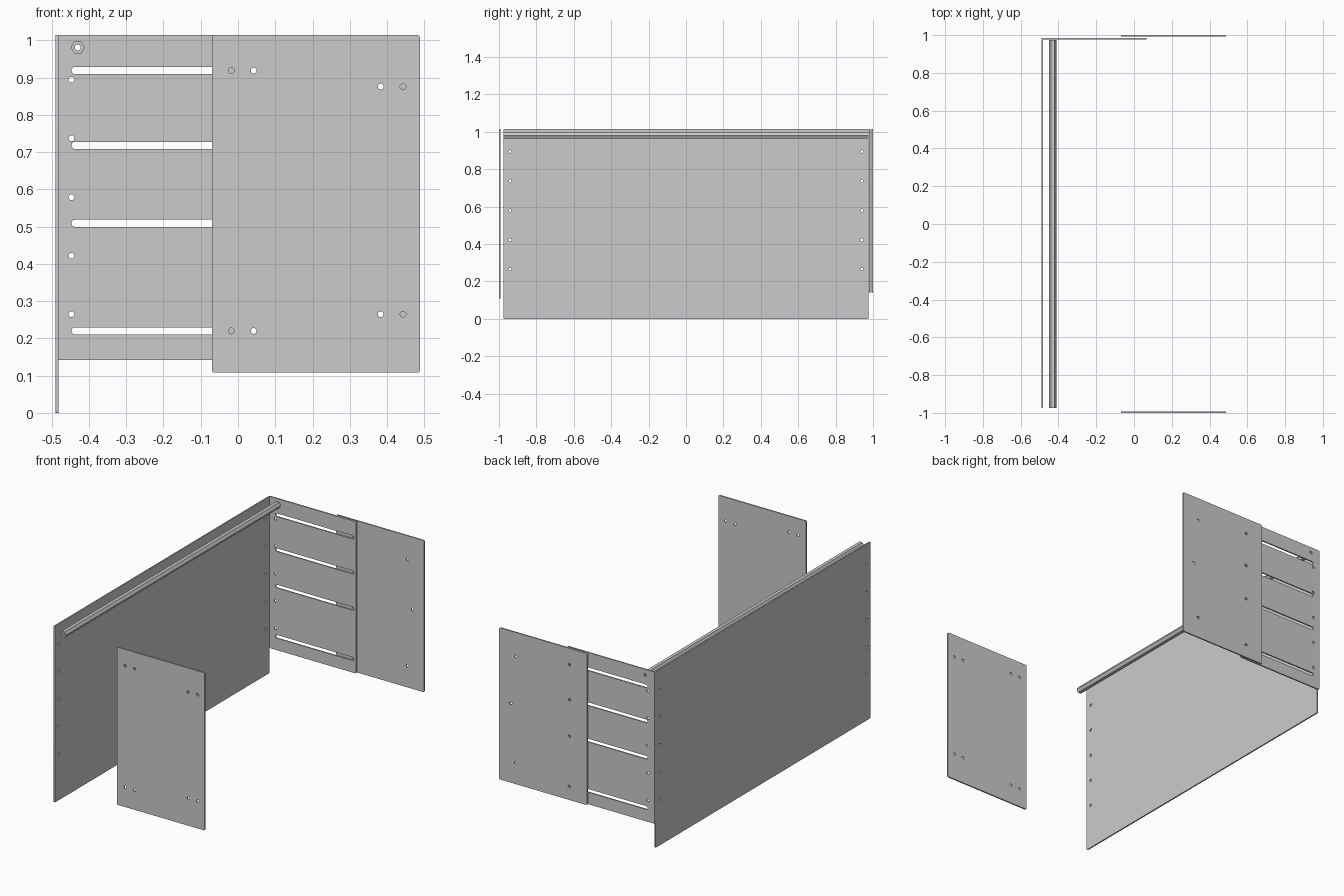
import bpy, bmesh
from math import pi, cos, sin
from mathutils import Matrix, Vector

if "Cube" in bpy.data.objects:
    bpy.data.objects.remove(bpy.data.objects["Cube"])

T = 0.008        # sheet thickness
R = 0.0078       # hole radius


def arc(cx, cy, r, a0, a1, n):
    return [(cx + r * cos(a0 + (a1 - a0) * i / n), cy + r * sin(a0 + (a1 - a0) * i / n))
            for i in range(n + 1)]


def circle(cx, cy, r=R, n=24):
    return arc(cx, cy, r, 0, 2 * pi, n)[:-1]


def rounded_rect(x0, x1, z0, z1, r=0.006):
    return (arc(x1 - r, z1 - r, r, 0, pi / 2, 4) + arc(x0 + r, z1 - r, r, pi / 2, pi, 4)
            + arc(x0 + r, z0 + r, r, pi, 1.5 * pi, 4) + arc(x1 - r, z0 + r, r, 1.5 * pi, 2 * pi, 4))


def slot(x0, x1, z, r=0.0095):
    return arc(x1 - r, z, r, -pi / 2, pi / 2, 10) + arc(x0 + r, z, r, pi / 2, 1.5 * pi, 10)


def sheet(name, loops, axis, start, depth):
    """Fill an outline with holes and extrude it along axis ('X' or 'Y')."""
    bm = bmesh.new()
    edges = []
    for pts in loops:
        vs = [bm.verts.new((start, u, v) if axis == 'X' else (u, start, v)) for u, v in pts]
        edges += [bm.edges.new((vs[i - 1], vs[i])) for i in range(len(vs))]
    bmesh.ops.triangle_fill(bm, use_beauty=True, edges=edges)
    out = bmesh.ops.extrude_face_region(bm, geom=bm.faces[:], use_keep_orig=True)
    verts = [g for g in out['geom'] if isinstance(g, bmesh.types.BMVert)]
    bmesh.ops.translate(bm, verts=verts, vec=(depth, 0, 0) if axis == 'X' else (0, depth, 0))
    bmesh.ops.recalc_face_normals(bm, faces=bm.faces[:])
    me = bpy.data.meshes.new(name)
    bm.to_mesh(me)
    bm.free()
    ob = bpy.data.objects.new(name, me)
    bpy.context.collection.objects.link(ob)
    bpy.ops.object.select_all(action='DESELECT')
    ob.select_set(True)
    bpy.context.view_layer.objects.active = ob
    bpy.ops.object.shade_smooth_by_angle(angle=pi / 6)
    return ob


TOP = 1.014
BOLT_Z = [0.265, 0.422, 0.579, 0.737, 0.894]
SLOT_Z = [0.22, 0.509, 0.718, 0.919]
BAR = (-0.43, 0.981)

# long wall panel with a bolt column at each end
sheet("long_panel",
      [rounded_rect(-0.975, 0.975, 0, TOP, 0.004)]
      + [circle(y, z) for y in (-0.94, 0.94) for z in BOLT_Z],
      'X', -0.49, T)

# slotted end plate
sheet("slotted_plate",
      [rounded_rect(-0.49, 0.066, 0.142, TOP)]
      + [slot(-0.447, 0.052, z) for z in SLOT_Z]
      + [circle(-0.447, z) for z in BOLT_Z] + [circle(*BAR)],
      'Y', 0.978, T)

# sliding plate behind the slots
sheet("sliding_plate",
      [rounded_rect(-0.07, 0.488, 0.142, TOP)]
      + [circle(0.042, z) for z in SLOT_Z]
      + [circle(0.383, 0.265), circle(0.383, 0.876), circle(0.415, 0.598)],
      'Y', 1 - T, T)

# separate plate at the opposite end
sheet("front_plate",
      [rounded_rect(-0.07, 0.488, 0.108, TOP)]
      + [circle(x, z) for x in (-0.018, 0.042) for z in (0.22, 0.919)]
      + [circle(x, z) for x in (0.383, 0.443) for z in (0.265, 0.876)],
      'Y', -1, T)

# hollow hexagonal bar along the top
sheet("hex_bar", [circle(*BAR, 0.019, 6), circle(*BAR)], 'Y', -0.975, 1.95)
